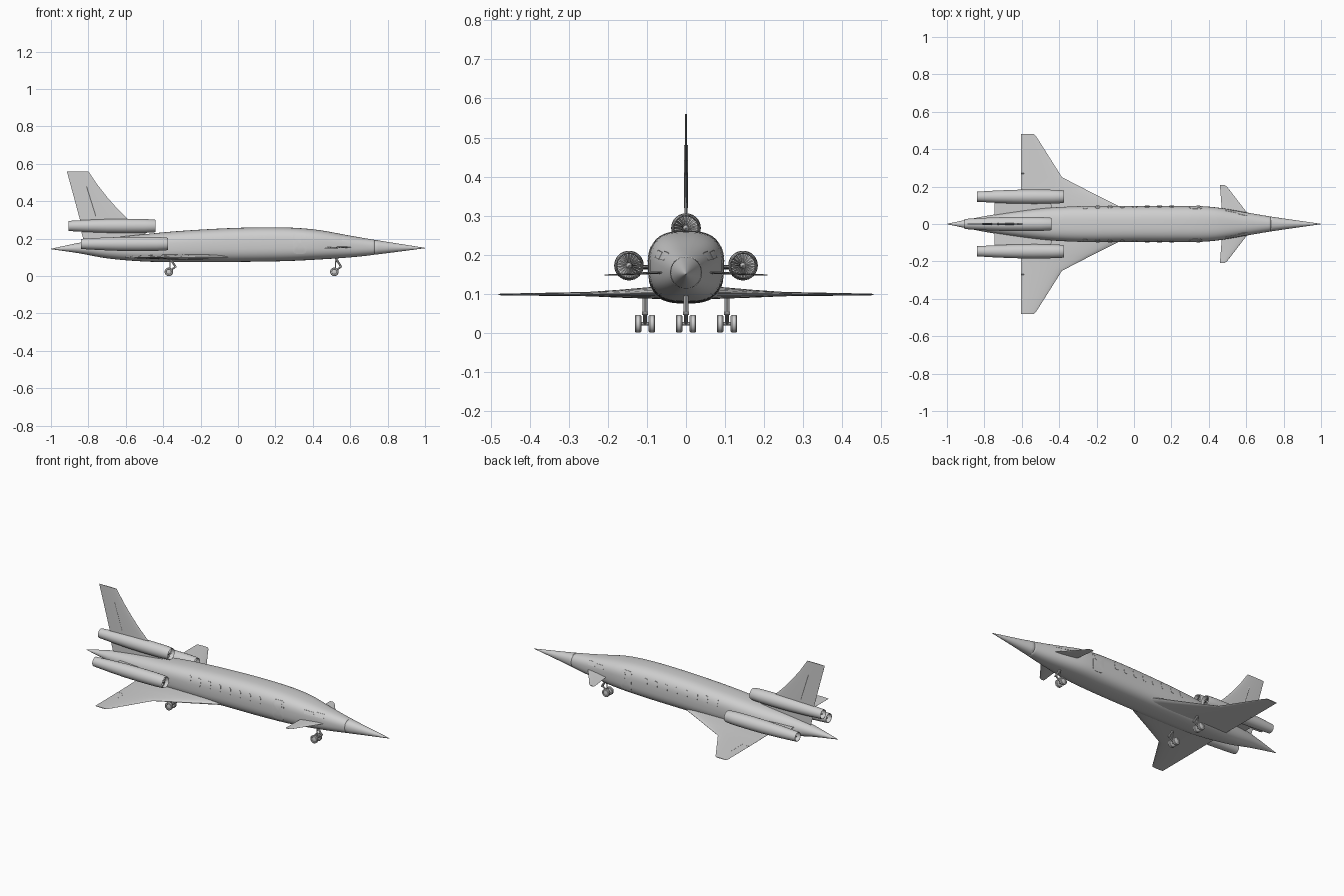
import bpy, bmesh, math
from mathutils import Vector

cube = bpy.data.objects.get("Cube")
if cube:
    bpy.data.objects.remove(cube)

grey = bpy.data.materials.new("airframe grey")
grey.use_nodes = True
grey.diffuse_color = (0.62, 0.62, 0.62, 1)
grey.node_tree.nodes["Principled BSDF"].inputs["Base Color"].default_value = (0.62, 0.62, 0.62, 1)


def finish(name, bm, mirror=False):
    bmesh.ops.recalc_face_normals(bm, faces=bm.faces)
    for f in bm.faces:
        f.smooth = True
    for e in bm.edges:
        e.smooth = e.calc_face_angle(0) < 0.6
    me = bpy.data.meshes.new(name)
    bm.to_mesh(me)
    bm.free()
    me.materials.append(grey)
    ob = bpy.data.objects.new(name, me)
    bpy.context.scene.collection.objects.link(ob)
    if mirror:
        mod = ob.modifiers.new("Mirror", 'MIRROR')
        mod.use_axis = (False, True, False)
    return ob


def loft(bm, rings, cap=True):
    """Skin a list of closed rings of equal length."""
    vs = [[bm.verts.new(p) for p in ring] for ring in rings]
    n = len(vs[0])
    for a, b in zip(vs, vs[1:]):
        for i in range(n):
            bm.faces.new((a[i], a[(i + 1) % n], b[(i + 1) % n], b[i]))
    if cap:
        bm.faces.new(vs[0])
        bm.faces.new(vs[-1])


def lathe(bm, profile, centre, axis='X', segs=32):
    """Revolve (along, radius) points about an axis through centre."""
    rings = []
    for a, r in profile:
        ring = []
        for i in range(segs):
            t = 2 * math.pi * i / segs
            c, s = r * math.cos(t), r * math.sin(t)
            ring.append(Vector(centre) + Vector((a, c, s) if axis == 'X' else (c, a, s)))
        rings.append(ring)
    loft(bm, rings)


def tube(bm, p, q, r, segs=10):
    p, q = Vector(p), Vector(q)
    rot = (q - p).to_track_quat('Z', 'Y')
    ring = [rot @ Vector((r * math.cos(2 * math.pi * i / segs), r * math.sin(2 * math.pi * i / segs), 0))
            for i in range(segs)]
    loft(bm, [[p + v for v in ring], [q + v for v in ring]])


def foil(bm, sections, upright=False):
    """Loft wing sections: span position, leading x, trailing x, height, thickness."""
    steps = [(1 - math.cos(math.pi * i / 10)) / 2 for i in range(11)]
    thick = [2.6 * math.sqrt(s) * (1 - s) ** 0.9 * 0.5 + 0.04 for s in steps]
    rings = []
    for span, lead, trail, height, t in sections:
        pts = [(s, k) for s, k in zip(steps, thick)] + [(s, -k) for s, k in zip(steps[::-1], thick[::-1])]
        ring = []
        for s, k in pts:
            x, d = lead + (trail - lead) * s, height + k * t
            ring.append((x, d, span) if upright else (x, span, d))
        rings.append(ring)
    loft(bm, rings)


# Fuselage stations: x, half width, top, bottom
STATIONS = [(-1, .001, .146, .144), (-.85, .032, .178, .122), (-.7, .058, .202, .095),
            (-.5, .083, .224, .078), (-.3, .095, .242, .075), (0, .096, .258, .076),
            (.25, .096, .26, .08), (.42, .091, .248, .088), (.6, .062, .216, .1),
            (.73, .04, .194, .114), (1, .001, .151, .149)]


def body(x):
    """Smoothly interpolated half width, top and bottom of the fuselage."""
    i = max(k for k in range(len(STATIONS) - 1) if STATIONS[k][0] <= x or k == 0)

    def slope(k, c):
        a, b = STATIONS[max(k - 1, 0)], STATIONS[min(k + 1, len(STATIONS) - 1)]
        return (b[c] - a[c]) / (b[0] - a[0])
    a, b = STATIONS[i], STATIONS[i + 1]
    d = b[0] - a[0]
    t = (x - a[0]) / d
    out = []
    for c in (1, 2, 3):
        out.append((2 * t**3 - 3 * t**2 + 1) * a[c] + (t**3 - 2 * t**2 + t) * d * slope(i, c)
                   + (3 * t**2 - 2 * t**3) * b[c] + (t**3 - t**2) * d * slope(i + 1, c))
    return out


def power(x):
    return 2 + 0.8 * min(1, max(0, (0.85 - abs(x)) / 0.4))


def skin_y(x, z):
    w, top, bot = body(x)
    n = power(x)
    k = min(1, abs(z - (top + bot) / 2) / ((top - bot) / 2))
    return w * (1 - k ** n) ** (1 / n)


# Fuselage with a fine seam behind the nose cone
bm = bmesh.new()
rings = []
for x in sorted([-1 + i / 32 for i in range(65)] + [.727, .73, .733]):
    w, top, bot = body(x)
    if x == .73:
        w, top, bot = w * .96, top - .002, bot + .002
    ring = []
    for i in range(48):
        c, s = math.cos(math.pi * i / 24), math.sin(math.pi * i / 24)
        e = 2 / power(x)
        ring.append((x, math.copysign(abs(c) ** e, c) * w,
                     (top + bot) / 2 + math.copysign(abs(s) ** e, s) * (top - bot) / 2))
    rings.append(ring)
loft(bm, rings)
finish("fuselage", bm)


def panel(bm, outline, lift=.0015):
    """Thin plate following the fuselage side, from an x, z outline."""
    cx = sum(p[0] for p in outline) / len(outline)
    cz = sum(p[1] for p in outline) / len(outline)
    rings = []
    for k, off in ((1, -.002), (1, lift), (.7, lift), (.4, lift), (.05, lift)):
        pts = [(cx + (x - cx) * k, cz + (z - cz) * k) for x, z in outline]
        rings.append([(x, skin_y(x, z) + off, z) for x, z in pts])
    loft(bm, rings)


def oval(cx, cz, rx, rz, n=20, e=.7):
    pts = []
    for i in range(n):
        c, s = math.cos(2 * math.pi * i / n), math.sin(2 * math.pi * i / n)
        pts.append((cx + rx * math.copysign(abs(c) ** e, c), cz + rz * math.copysign(abs(s) ** e, s)))
    return pts


# Cabin windows, door and cockpit glass
bm = bmesh.new()
for i in range(8):
    panel(bm, oval(-.26 + i * .066, .198, .014, .023))
finish("cabin_windows", bm, True)
bm = bmesh.new()
panel(bm, oval(.33, .175, .037, .056, 32, .4))
panel(bm, oval(.345, .2, .01, .018), .003)
finish("cabin_doors", bm, True)
bm = bmesh.new()
panel(bm, [(.49, .212), (.545, .206), (.545, .188), (.49, .193)])
panel(bm, [(.555, .209), (.605, .204), (.605, .185), (.555, .188)])
finish("cockpit_windows", bm, True)

# Cranked delta wing, foreplane and fin
bm = bmesh.new()
foil(bm, [(0, .08, -.605, .1, .03), (.095, -.08, -.605, .102, .026), (.17, -.23, -.605, .1, .018),
          (.25, -.385, -.605, .099, .01), (.47, -.524, -.605, .098, .004), (.48, -.535, -.605, .098, .003)])
finish("wings", bm, True)
bm = bmesh.new()
foil(bm, [(.02, .64, .47, .156, .007), (.07, .597, .47, .154, .006), (.2, .497, .46, .148, .003),
          (.209, .483, .46, .148, .003)])
finish("foreplanes", bm, True)
bm = bmesh.new()
foil(bm, [(.29, -.575, -.842, 0, .008), (.36, -.645, -.861, 0, .007), (.42, -.698, -.877, 0, .006),
          (.49, -.753, -.896, 0, .005), (.56, -.8, -.915, 0, .004)], True)
finish("tail_fin", bm)

# Hinge lines of the ailerons and rudder
bm = bmesh.new()
tube(bm, (-.56, .27, .1), (-.56, .43, .098), .003, 6)
tube(bm, (-.56, .27, .1), (-.603, .27, .099), .002, 6)
finish("aileron_hinges", bm, True)
bm = bmesh.new()
tube(bm, (-.76, 0, .32), (-.81, 0, .48), .005, 6)
finish("rudder_hinge", bm)

# Engine pylons
bm = bmesh.new()
foil(bm, [(.03, -.42, -.745, .166, .01), (.13, -.45, -.745, .168, .01)])
finish("side_engine_pylons", bm, True)
bm = bmesh.new()
foil(bm, [(.17, -.48, -.82, 0, .012), (.245, -.5, -.84, 0, .012)], True)
finish("top_engine_pylon", bm)

COWL = [(-.03, .001), (-.03, .03), (-.004, .03), (0, .032), (-.01, .0345), (-.06, .037), (-.16, .038),
        (-.26, .037), (-.36, .033), (-.465, .027), (-.465, .025), (-.4, .025), (-.4, .001)]


def engine(prefix, centre, mirror):
    c = Vector(centre)
    bm = bmesh.new()
    lathe(bm, COWL, c)
    finish(prefix + "_engine_cowl", bm, mirror)
    # Fan blades around a pointed hub
    bm = bmesh.new()
    lathe(bm, [(-.03, .009), (-.016, .006), (-.008, .001)], c, segs=16)
    for i in range(20):
        t = 2 * math.pi * i / 20
        d, s = Vector((0, math.cos(t), math.sin(t))), Vector((0, -math.sin(t), math.cos(t)))
        rings = []
        for r, w in ((.006, .0008), (.0305, .003)):
            m = c + d * r
            rings.append([m + s * w + Vector((-.026, 0, 0)), m - s * w + Vector((-.018, 0, 0)),
                          m - s * w + Vector((-.02, 0, 0)), m + s * w + Vector((-.028, 0, 0))])
        loft(bm, rings)
    finish(prefix + "_engine_fan", bm, mirror)
    bm = bmesh.new()
    lathe(bm, [(-.4, .014), (-.43, .011), (-.46, .001)], c, segs=20)
    finish(prefix + "_engine_exhaust_cone", bm, mirror)


engine("side", (-.375, .146, .172), True)
engine("top", (-.44, 0, .268), False)


def landing_gear(prefix, x, y, top, mirror):
    bm = bmesh.new()
    tyre = [(-.008, .001), (-.006, .013), (-.008, .014), (-.008, .02), (-.005, .023),
            (.005, .023), (.008, .02), (.008, .014), (.006, .013), (.008, .001)]
    for side in (-1, 1):
        lathe(bm, tyre, (x, y + side * .0175, .023), 'Y', 24)
    finish(prefix + "_wheels", bm, mirror)
    # Axle, trailing arm, leg and damper
    bm = bmesh.new()
    tube(bm, (x, y - .018, .023), (x, y + .018, .023), .005)
    tube(bm, (x, y, .023), (x + .036, y, .05), .005)
    tube(bm, (x + .036, y - .008, .05), (x + .036, y + .008, .05), .005)
    tube(bm, (x + .036, y, .05), (x + .005, y, top), .006)
    tube(bm, (x + .006, y, .03), (x + .008, y, top - .01), .003)
    finish(prefix + "_leg", bm, mirror)


landing_gear("nose_gear", .515, 0, .1, False)
landing_gear("main_gear", -.37, .105, .097, True)
